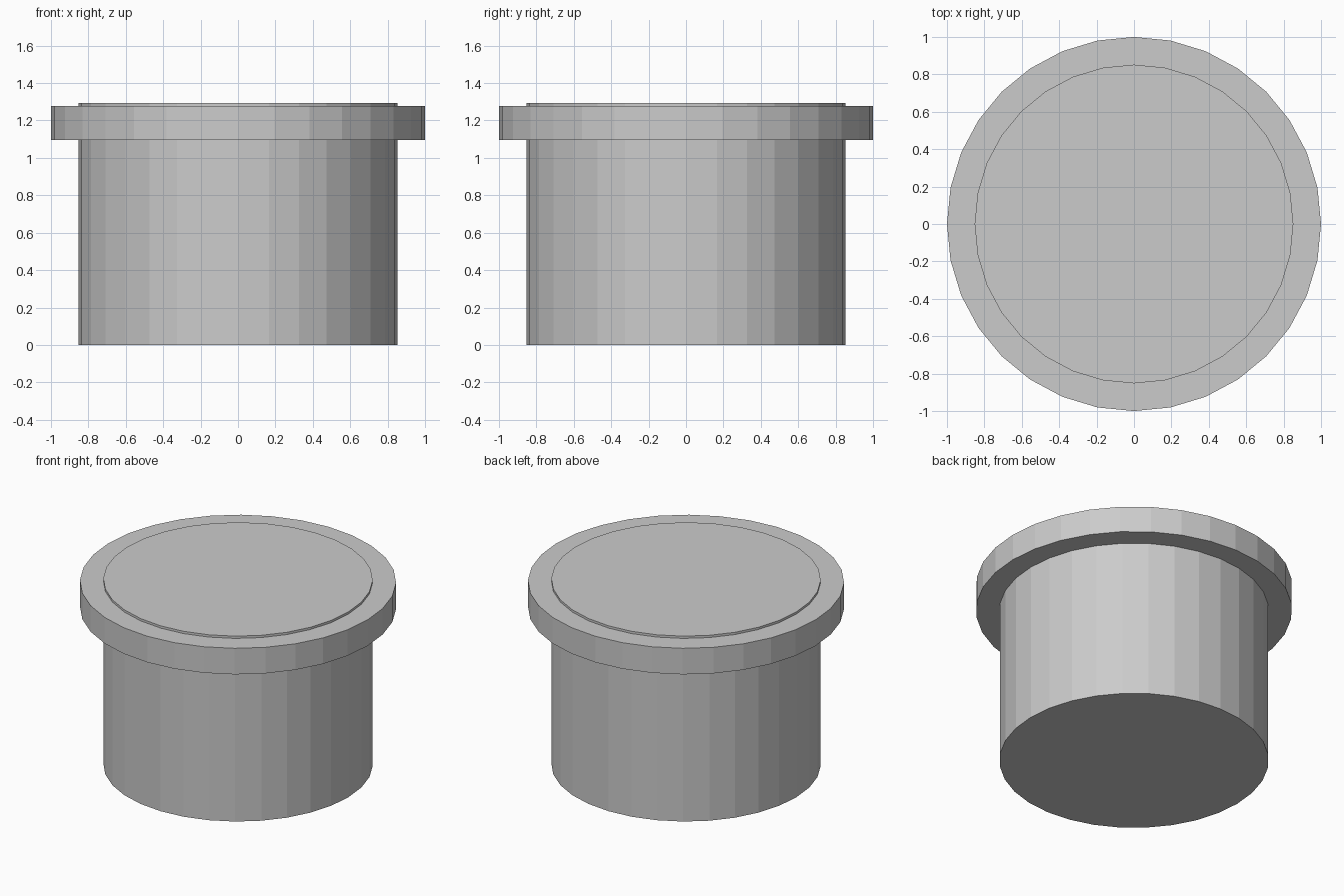
import bpy

if "Cube" in bpy.data.objects:
    bpy.data.objects.remove(bpy.data.objects["Cube"])

SIDES = 32


def add_drum(name, radius, z_bottom, z_top):
    bpy.ops.mesh.primitive_cylinder_add(
        vertices=SIDES, radius=radius, depth=z_top - z_bottom,
        location=(0, 0, (z_bottom + z_top) / 2))
    obj = bpy.context.object
    obj.name = name
    return obj


# Pot body, its top standing slightly proud of the rim
add_drum("pot_body", 0.852, 0.0, 1.294)

# Wider flat rim around the top
add_drum("pot_rim", 1.0, 1.096, 1.278)
